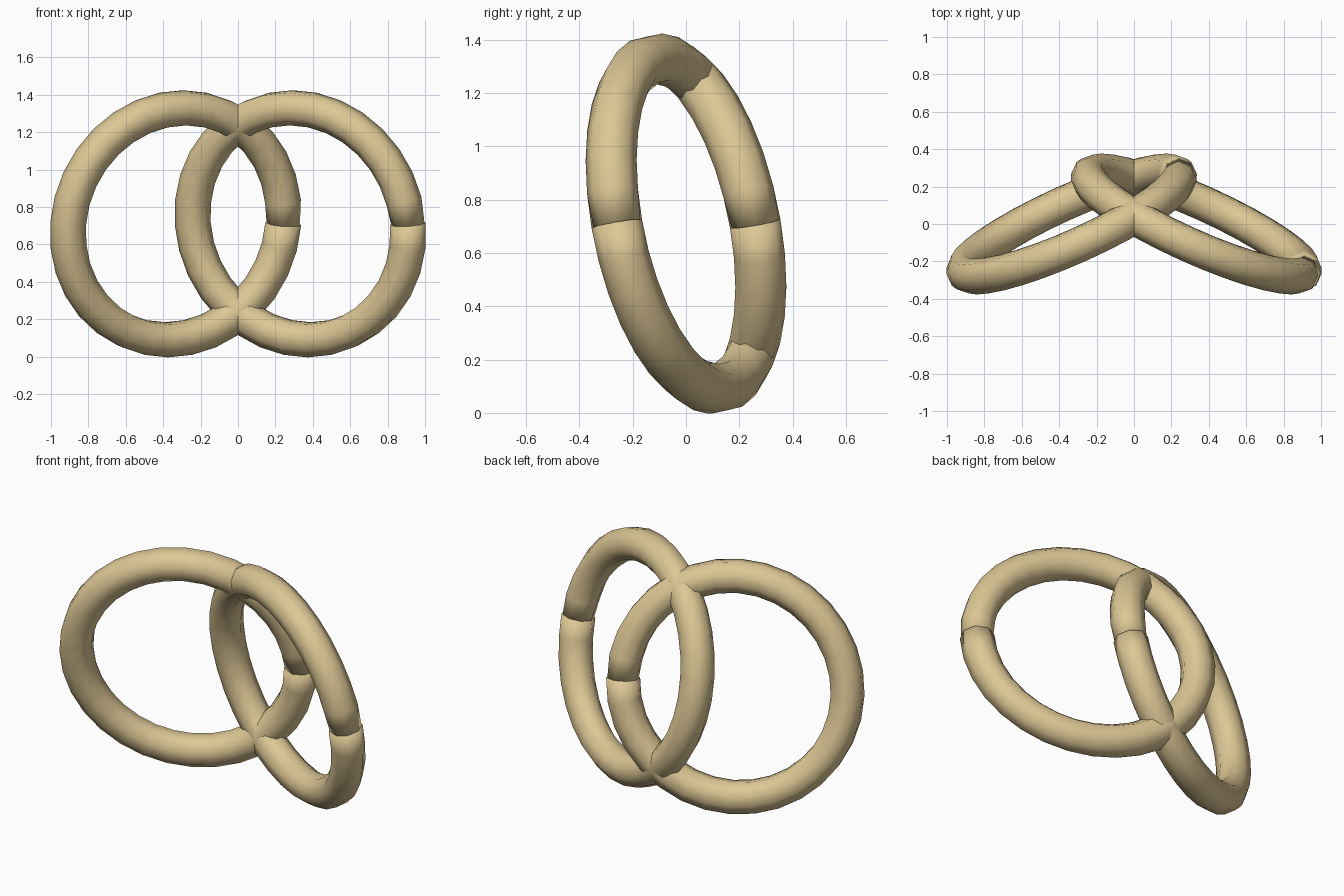
import bpy, bmesh, math
from mathutils import Vector

if "Cube" in bpy.data.objects:
    bpy.data.objects.remove(bpy.data.objects["Cube"])

R = 0.631        # ring radius
T = 0.096        # corner radius of the octagonal tube
SEGS, SIDES = 32, 8

mat = bpy.data.materials.new("gold")
mat.diffuse_color = (0.72, 0.57, 0.30, 1)
mat.use_nodes = True
mat.node_tree.nodes["Principled BSDF"].inputs["Base Color"].default_value = mat.diffuse_color


def ring(name, side):
    """Tilted tube ring with a butt seam at its +x end; side is -1 or 1."""
    centre = Vector((side * 0.333, 0, 0.71))
    n = Vector((side * 0.405, 0.896, 0.186)).normalized()
    u = Vector((n.y, -n.x, 0)).normalized()
    v = Vector((0, 0, 1))
    v = (v - n * v.dot(n)).normalized()

    bm = bmesh.new()
    loops = []
    for i in range(SEGS + 1):
        a = 2 * math.pi * i / SEGS
        radial = u * math.cos(a) + v * math.sin(a)
        t = T * (0.93 if i == 0 else 1)      # slight step at the seam
        loop = []
        for k in range(SIDES):
            b = 2 * math.pi * (k + 0.5) / SIDES
            loop.append(bm.verts.new(
                centre + radial * (R + t * math.cos(b)) + n * t * math.sin(b)))
        loops.append(loop)
    for l0, l1 in zip(loops, loops[1:]):
        for k in range(SIDES):
            j = (k + 1) % SIDES
            bm.faces.new((l0[k], l0[j], l1[j], l1[k]))
    # end caps at the seam
    bm.faces.new(loops[0])
    bm.faces.new(loops[-1])
    bmesh.ops.recalc_face_normals(bm, faces=bm.faces)
    for f in bm.faces:
        f.smooth = True
    mesh = bpy.data.meshes.new(name)
    bm.to_mesh(mesh)
    bm.free()
    mesh.materials.append(mat)
    ob = bpy.data.objects.new(name, mesh)
    bpy.context.collection.objects.link(ob)
    return ob


ring("left_ring", -1)
ring("right_ring", 1)
